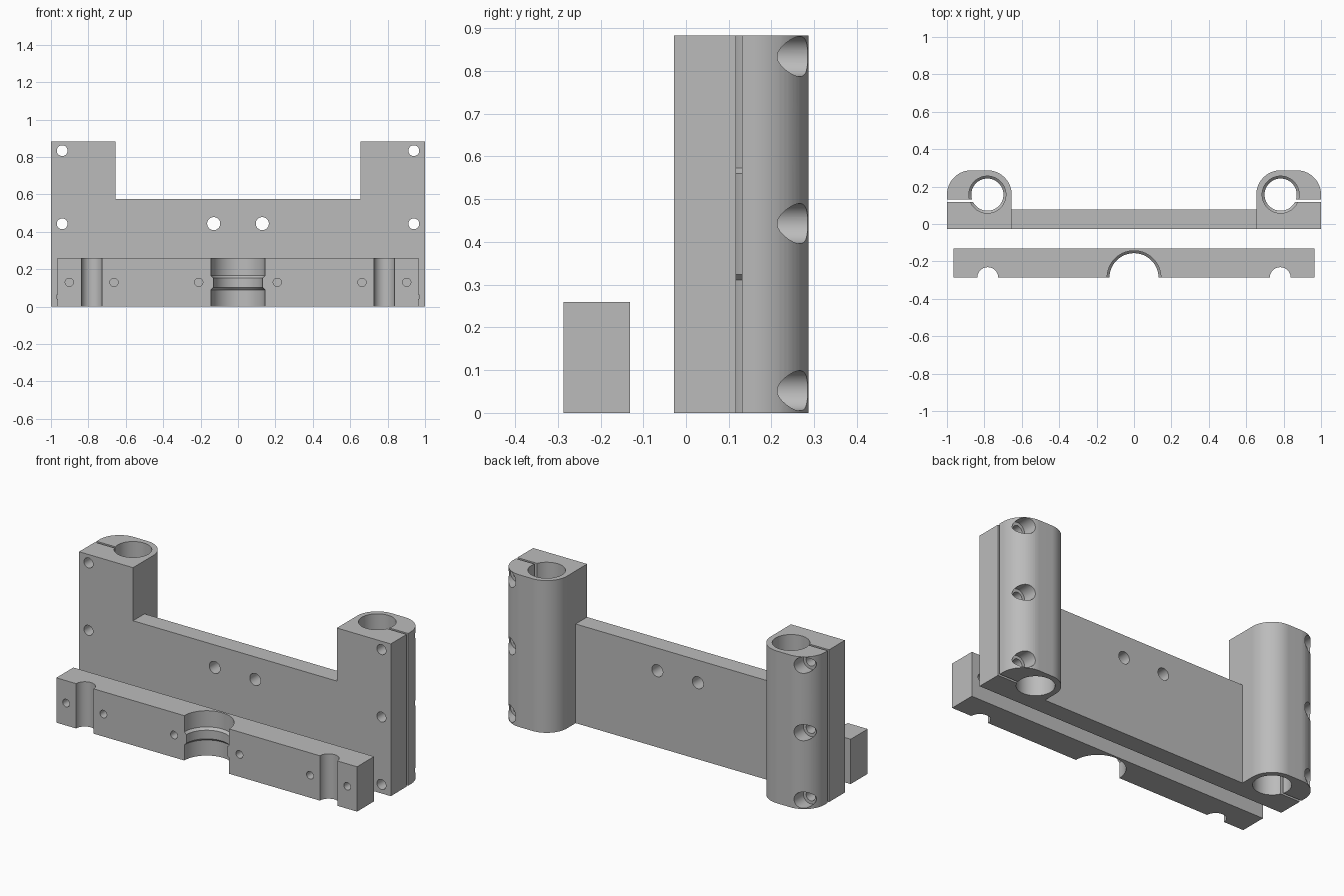
import bpy, bmesh
from math import pi, cos, sin
from mathutils import Matrix, Vector

cube = bpy.data.objects.get("Cube")
if cube:
    bpy.data.objects.remove(cube, do_unlink=True)

grey = bpy.data.materials.new("machined_grey")
grey.use_nodes = True
colour = (0.5, 0.5, 0.5, 1)
grey.diffuse_color = colour
next(n for n in grey.node_tree.nodes if n.type == 'BSDF_PRINCIPLED').inputs["Base Color"].default_value = colour


def finish_mesh(name, bm):
    bmesh.ops.recalc_face_normals(bm, faces=bm.faces[:])
    mesh = bpy.data.meshes.new(name)
    bm.to_mesh(mesh)
    bm.free()
    mesh.materials.append(grey)
    ob = bpy.data.objects.new(name, mesh)
    bpy.context.collection.objects.link(ob)
    return ob


def prism(name, outline, z0, z1):
    """Extrude a plan outline between two heights."""
    bm = bmesh.new()
    face = bm.faces.new([bm.verts.new((x, y, z0)) for x, y in outline])
    grown = bmesh.ops.extrude_face_region(bm, geom=[face])["geom"]
    top = [v for v in grown if isinstance(v, bmesh.types.BMVert)]
    bmesh.ops.translate(bm, verts=top, vec=(0, 0, z1 - z0))
    return finish_mesh(name, bm)


def box(name, x0, x1, y0, y1, z0, z1):
    return prism(name, [(x0, y0), (x1, y0), (x1, y1), (x0, y1)], z0, z1)


def lathe(profile, centre, along_y=False, sides=64):
    """Turned cutter from (radius, distance) pairs along z or y."""
    bm = bmesh.new()
    angles = [2 * pi * (i + 0.5) / sides for i in range(sides)]
    rings = [[bm.verts.new((r * cos(a), r * sin(a), t)) for a in angles] for r, t in profile]
    for low, high in zip(rings, rings[1:]):
        for i in range(sides):
            j = (i + 1) % sides
            bm.faces.new((low[i], low[j], high[j], high[i]))
    bm.faces.new(rings[0][::-1])
    bm.faces.new(rings[-1])
    turn = Matrix.Rotation(-pi / 2, 4, 'X') if along_y else Matrix()
    bm.transform(Matrix.Translation(Vector(centre)) @ turn)
    return finish_mesh("cutter", bm)


def cut(ob, cutter):
    cutter.hide_render = True
    mod = ob.modifiers.new("cut", 'BOOLEAN')
    mod.operation = 'DIFFERENCE'
    mod.solver = 'EXACT'
    mod.object = cutter
    bpy.context.view_layer.objects.active = ob
    bpy.ops.object.modifier_apply(modifier=mod.name)
    bpy.data.objects.remove(cutter, do_unlink=True)


def drill(ob, x, z, r):
    """Plain through hole from front to back."""
    cut(ob, lathe([(r, -0.5), (r, 0.5)], (x, 0, z), along_y=True, sides=32))


def shade(ob):
    bpy.ops.object.select_all(action='DESELECT')
    ob.select_set(True)
    bpy.context.view_layer.objects.active = ob
    bpy.ops.object.shade_smooth_by_angle(angle=0.5)
    ob.modifiers.new("even_normals", 'WEIGHTED_NORMAL').keep_sharp = True


FRONT, BORE_X, BORE_Y, R, HEIGHT = -0.028, 0.784, 0.157, 0.13, 0.883

# Back plate between the two clamps
plate = box("back_plate", -0.654, 0.654, FRONT, 0.077, 0, 0.575)
for x in (-0.13, 0.13):
    drill(plate, x, 0.444, 0.035)
shade(plate)

# Split clamps with stepped bores and counterbored screw holes
steps = [-0.1, 0.311, 0.324, 0.56, 0.573, 1]
bore_profile = list(zip([0.099, 0.099, 0.086, 0.086, 0.099, 0.099], steps))
for side, s in (("left", 1), ("right", -1)):
    quarter = [pi / 2 * i / 16 for i in range(17)]
    outline = [(1, FRONT)]
    outline += [(0.87 + R * cos(a), BORE_Y + R * sin(a)) for a in quarter]
    outline += [(BORE_X - R * sin(a), BORE_Y + R * cos(a)) for a in quarter]
    outline += [(BORE_X - R, FRONT)]
    clamp = prism(side + "_clamp", [(s * x, y) for x, y in outline], 0, HEIGHT)
    cut(clamp, lathe(bore_profile, (s * BORE_X, BORE_Y, 0)))
    inner, outer = sorted((s * BORE_X, s * 1.1))
    cut(clamp, box("slot_cutter", inner, outer, 0.117, 0.131, -0.1, 1))
    for z in (0.052, 0.443, 0.834):
        screw = [(0.029, -0.5), (0.029, 0.2), (0.047, 0.2), (0.047, 0.5)]
        cut(clamp, lathe(screw, (s * 0.94, 0, z), along_y=True, sides=48))
    shade(clamp)

# Separate front bar with a stepped central channel and two side grooves
BAR_FRONT = -0.287
bar = box("front_bar", -0.965, 0.965, BAR_FRONT, -0.131, 0, 0.26)
levels = [-0.1, 0.09, 0.103, 0.153, 0.166, 0.4]
channel = list(zip([0.144, 0.144, 0.131, 0.131, 0.144, 0.144], levels))
cut(bar, lathe(channel, (0, BAR_FRONT, 0)))
for s in (-1, 1):
    cut(bar, lathe([(0.056, -0.1), (0.056, 0.4)], (s * 0.782, BAR_FRONT, 0), sides=48))
    for x in (0.21, 0.663, 0.902):
        drill(bar, s * x, 0.13, 0.022)
shade(bar)
